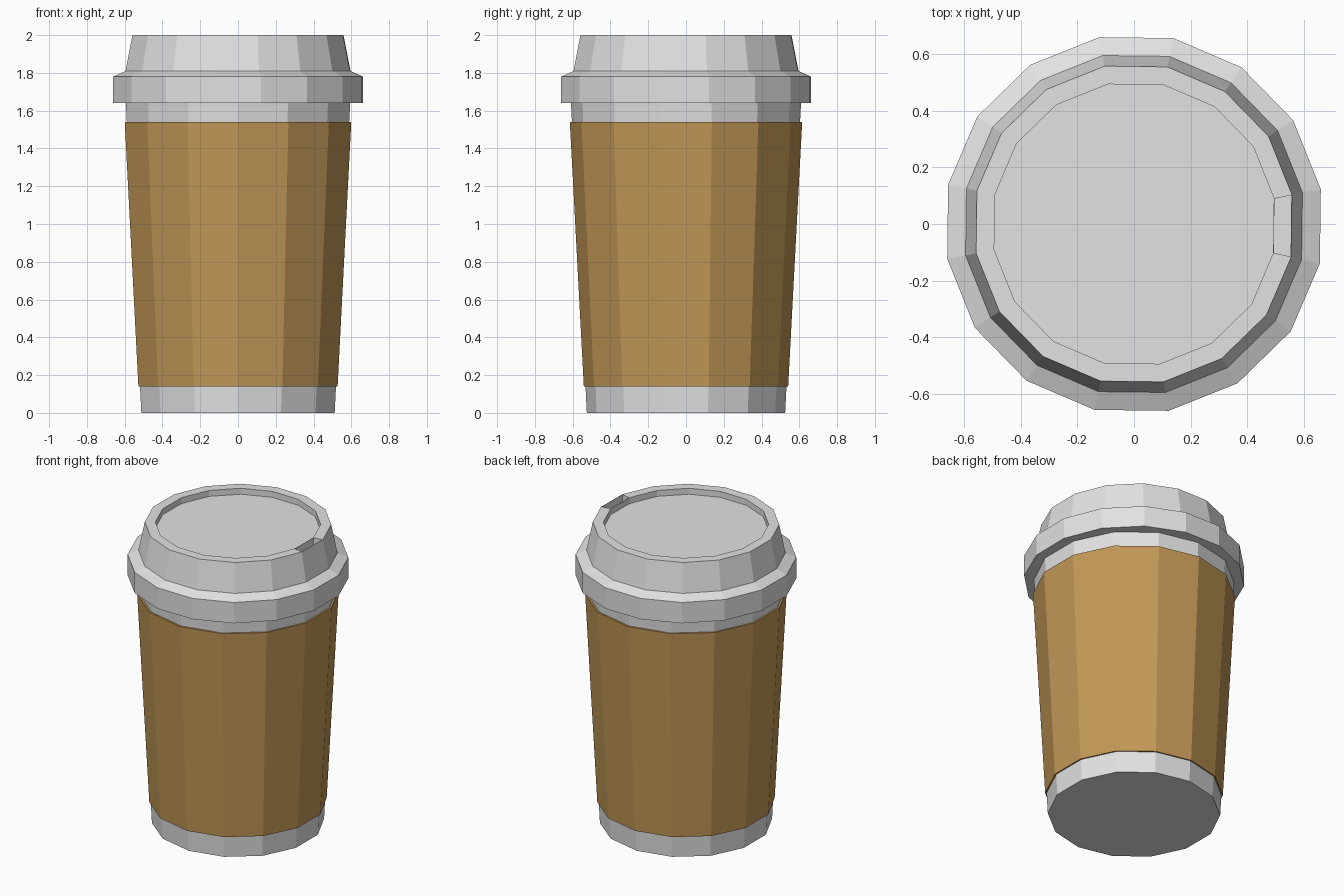
import bpy, bmesh, math

if "Cube" in bpy.data.objects:
    bpy.data.objects.remove(bpy.data.objects["Cube"])


def material(name, color):
    m = bpy.data.materials.new(name)
    m.diffuse_color = (*color, 1)
    m.use_nodes = True
    m.node_tree.nodes["Principled BSDF"].inputs["Base Color"].default_value = m.diffuse_color
    return m


grey = material("light_grey", (0.76, 0.76, 0.76))
brown = material("cardboard_brown", (0.54, 0.315, 0.095))


def lathe(name, profile, sides, start, mat, closed=False, edit=None):
    """Spin (radius, z) points, listed bottom to top on the outside, into a faceted solid."""
    bm = bmesh.new()
    rings = []
    for r, z in profile:
        rings.append([bm.verts.new((r * math.cos(start + math.tau * i / sides),
                                    r * math.sin(start + math.tau * i / sides), z))
                      for i in range(sides)])
    pairs = list(zip(rings, rings[1:]))
    if closed:
        pairs.append((rings[-1], rings[0]))
    for a, b in pairs:
        for i in range(sides):
            j = (i + 1) % sides
            bm.faces.new((a[i], a[j], b[j], b[i]))
    if not closed:
        bm.faces.new(rings[0][::-1])
        bm.faces.new(rings[-1])
    bmesh.ops.recalc_face_normals(bm, faces=bm.faces[:])
    if edit:
        edit(bm)
    mesh = bpy.data.meshes.new(name)
    bm.to_mesh(mesh)
    bm.free()
    mesh.materials.append(mat)
    ob = bpy.data.objects.new(name, mesh)
    bpy.context.collection.objects.link(ob)
    return ob


def cut_sip_slot(bm):
    """Sink the rim face on the +x side to form the drinking slot."""
    bm.normal_update()
    rim = [f for f in bm.faces if f.normal.z > 0.99 and len(f.verts) == 4
           and f.calc_center_median().z > 1.99]
    slot = max(rim, key=lambda f: f.calc_center_median().x)
    bmesh.ops.inset_individual(bm, faces=[slot], thickness=0.003)
    new = bmesh.ops.extrude_discrete_faces(bm, faces=[slot])["faces"]
    bmesh.ops.translate(bm, vec=(0, 0, -0.06), verts=list(new[0].verts))


# Tapered cup with 14 sides, a corner facing front
lathe("cup", [(0.525, 0), (0.61, 1.66)], 14, -math.pi / 2, grey)

# Cardboard sleeve, slightly proud of the cup
lathe("sleeve", [(0.541, 0.14), (0.615, 1.54), (0.602, 1.54), (0.53, 0.14)],
      14, -math.pi / 2, brown, closed=True)

# Lid with 16 sides: skirt, shoulder, raised wall, rim and sunken top
lathe("lid", [(0.60, 1.64), (0.672, 1.64), (0.672, 1.78), (0.606, 1.81),
              (0.568, 2.0), (0.503, 2.0), (0.503, 1.96)],
      16, math.radians(11.25 - 0.7), grey, edit=cut_sip_slot)
